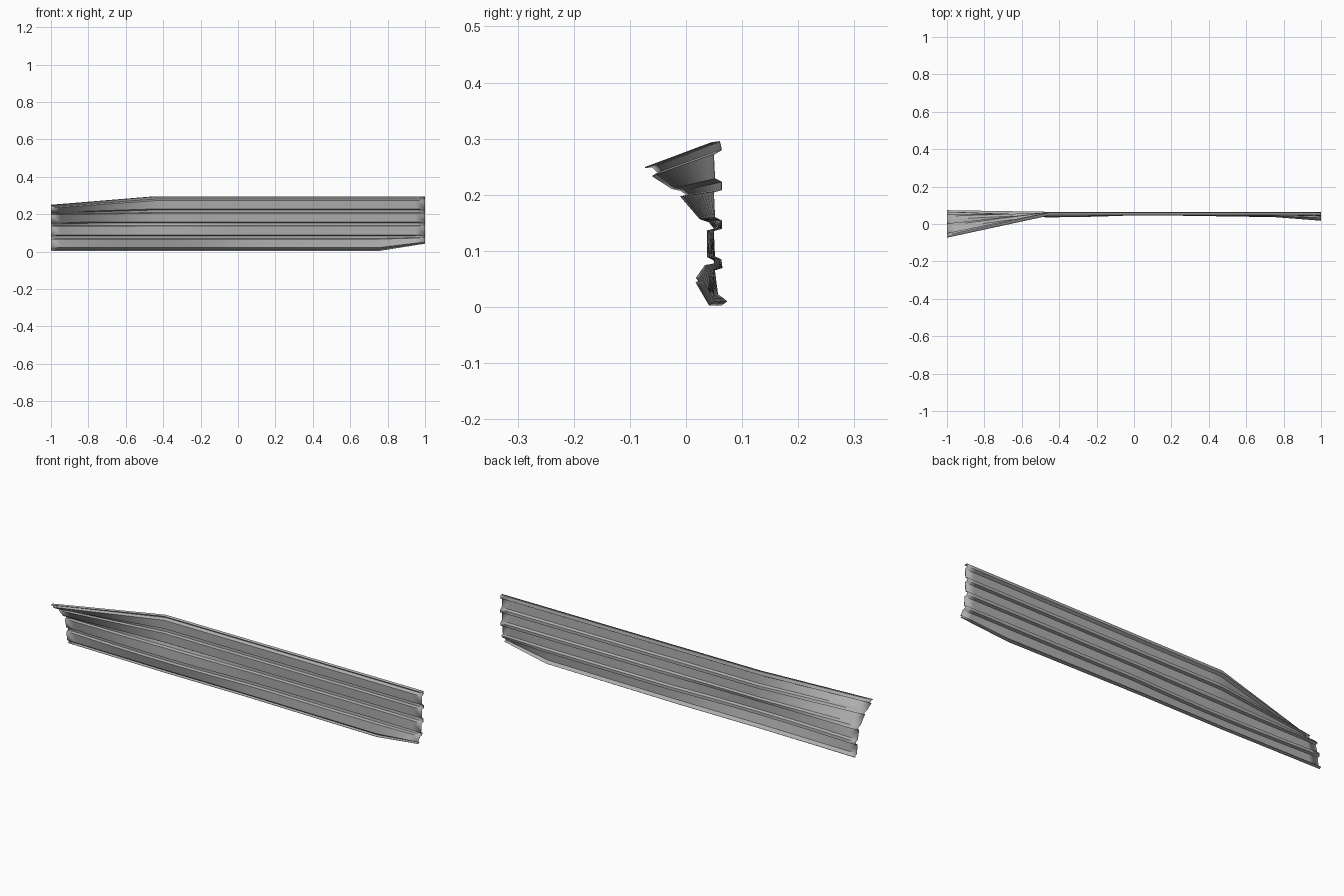
import bpy, bmesh, math

cube = bpy.data.objects.get("Cube")
if cube:
    bpy.data.objects.remove(cube, do_unlink=True)

steel = bpy.data.materials.new("galvanised_grey")
steel.use_nodes = True
colour = (0.42, 0.42, 0.42, 1)
steel.diffuse_color = colour
steel.node_tree.nodes["Principled BSDF"].inputs["Base Color"].default_value = colour


def lerp_table(table, x):
    """Piecewise linear lookup in (key, value) pairs."""
    if x <= table[0][0]:
        return table[0][1]
    for (a, p), (b, q) in zip(table, table[1:]):
        if x <= b:
            return p + (q - p) * (x - a) / (b - a)
    return table[-1][1]


# Cross-section (y, z): top lip, three ribs standing out at the back, bottom lip
FRONT, BACK = 0.049, 0.063
profile = [(0.046, 0.293), (0.060, 0.295), (BACK, 0.280), (FRONT, 0.272)]
for rib in (0.216, 0.147, 0.077):
    profile += [(FRONT + 0.002, rib + 0.013), (BACK, rib + 0.007),
                (BACK, rib - 0.007), (FRONT, rib - 0.011)]
profile += [(FRONT, 0.022), (0.058, 0.015), (0.064, 0.010), (0.054, 0.004)]

# Bent corner: offsets by height at the fully bent right end
bend_y = [(0.00, 0.010), (0.08, 0.0), (0.14, -0.012), (0.20, -0.055),
          (0.23, -0.077), (0.27, -0.108), (0.295, -0.120)]
bend_z = [(0.13, 0.0), (0.20, -0.006), (0.23, -0.018), (0.27, -0.038), (0.295, -0.045)]
# Bent bottom edge at the left end
curl_y = [(0.0, -0.038), (0.08, -0.010), (0.16, 0.0)]
curl_z = [(0.0, 0.042), (0.06, 0.010), (0.09, 0.0)]
# Shallow dent along the lower panels
dent_z = [(0.02, 0.0), (0.06, -0.012), (0.12, -0.014), (0.16, 0.0)]


def deform(x, y, z):
    bend = max(0, (-0.45 - x) / 0.55)
    sway = max(0, x)
    curl = max(0, (x - 0.75) / 0.25)
    dent = max(0, math.cos((x + 0.45) * math.pi / 1.0)) if abs(x + 0.45) < 0.5 else 0
    dy = (lerp_table(bend_y, z) * bend + lerp_table(curl_y, z) * (0.5 * sway + 0.5 * curl)
          + lerp_table(dent_z, z) * dent)
    dz = lerp_table(bend_z, z) * bend + lerp_table(curl_z, z) * curl
    return x, y + dy, z + dz


# Sweep the cross-section along the sheet
bm = bmesh.new()
STEPS = 40
rows = [[bm.verts.new(deform(-1 + 2 * i / STEPS, y, z)) for y, z in profile]
        for i in range(STEPS + 1)]
for a, b in zip(rows, rows[1:]):
    for j in range(len(profile) - 1):
        bm.faces.new((a[j], a[j + 1], b[j + 1], b[j]))
mesh = bpy.data.meshes.new("corrugated_sheet")
bm.to_mesh(mesh)
bm.free()
mesh.materials.append(steel)
sheet = bpy.data.objects.new("corrugated_sheet", mesh)
bpy.context.collection.objects.link(sheet)

# Smooth along the length, crisp at the folds
bpy.ops.object.select_all(action='DESELECT')
sheet.select_set(True)
bpy.context.view_layer.objects.active = sheet
bpy.ops.object.shade_smooth_by_angle(angle=math.radians(25))

# Thin metal gauge
gauge = sheet.modifiers.new("gauge", 'SOLIDIFY')
gauge.thickness = 0.002
gauge.offset = 0
